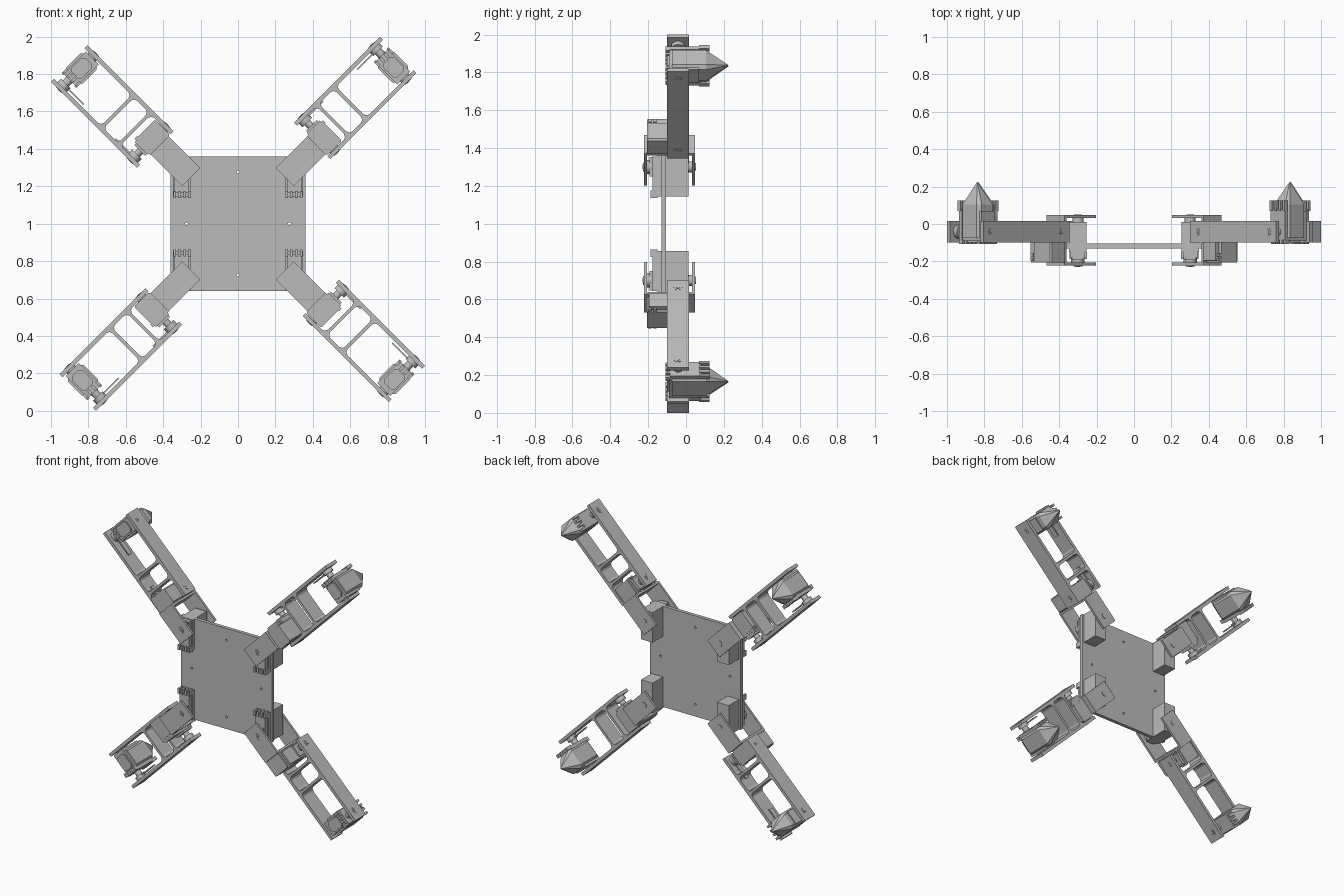
import bpy, bmesh, math
from mathutils import Matrix, Vector

if "Cube" in bpy.data.objects:
    bpy.data.objects.remove(bpy.data.objects["Cube"])

grey = bpy.data.materials.new("mid_grey")
grey.diffuse_color = (0.5, 0.5, 0.5, 1)
grey.use_nodes = True
grey.node_tree.nodes["Principled BSDF"].inputs["Base Color"].default_value = grey.diffuse_color


def finish(name, bm, mat):
    bmesh.ops.recalc_face_normals(bm, faces=bm.faces)
    bm.transform(mat)
    if mat.determinant() < 0:
        bmesh.ops.reverse_faces(bm, faces=bm.faces)
    me = bpy.data.meshes.new(name)
    bm.to_mesh(me)
    bm.free()
    me.materials.append(grey)
    ob = bpy.data.objects.new(name, me)
    bpy.context.collection.objects.link(ob)
    return ob


def prism(name, pts, w0, w1, mat, tip=None):
    """Extrude a polygon from w0 to w1, with an optional pointed end at w1."""
    bm = bmesh.new()
    a = [bm.verts.new((p[0], p[1], w0)) for p in pts]
    b = [bm.verts.new((p[0], p[1], w1)) for p in pts]
    n = len(pts)
    bm.faces.new(a)
    for i in range(n):
        j = (i + 1) % n
        bm.faces.new((a[i], a[j], b[j], b[i]))
    if tip:
        t = bm.verts.new(tip)
        for i in range(n):
            bm.faces.new((b[i], b[(i + 1) % n], t))
    else:
        bm.faces.new(b)
    return finish(name, bm, mat)


def box(name, u, v, w, mat):
    return prism(name, [(u[0], v[0]), (u[1], v[0]), (u[1], v[1]), (u[0], v[1])], w[0], w[1], mat)


def disc(name, start, end, r, mat, sides=20):
    """Cylinder between two points."""
    s, e = Vector(start), Vector(end)
    bm = bmesh.new()
    bmesh.ops.create_cone(bm, cap_ends=True, segments=sides, radius1=r, radius2=r, depth=(e - s).length)
    turn = (e - s).to_track_quat('Z', 'Y').to_matrix().to_4x4()
    ob = finish(name, bm, mat @ Matrix.Translation((s + e) / 2) @ turn)
    for p in ob.data.polygons:
        p.use_smooth = len(p.vertices) == 4
    return ob


def chamfered(u, v, c):
    (a, b), (d, e) = u, v
    return [(a + c, d), (b - c, d), (b, d + c), (b, e - c), (b - c, e), (a + c, e), (a, e - c), (a, d + c)]


# Body plate with four mounting holes
I = Matrix.Identity(4)
plate = box("body_plate", (-.36, .36), (-.13, -.105), (.64, 1.36), I)
for i in range(4):
    x, z = .275 * math.cos(i * math.pi / 2), 1 + .275 * math.sin(i * math.pi / 2)
    cut = disc("hole_cutter", (x, -.2, z), (x, 0, z), .008, I, 12)
    cut.hide_render = True
    cut.hide_viewport = True
    mod = plate.modifiers.new("hole", 'BOOLEAN')
    mod.object = cut
    mod.solver = 'EXACT'

# Hip servos, upright at each corner and mirrored in x and z
for sx in (-1, 1):
    for sz in (-1, 1):
        # local axes: x outward, y height away from centre, z forward
        M = Matrix(((sx, 0, 0, 0), (0, 0, -1, 0), (0, sz, 0, 1), (0, 0, 0, 1)))
        box("hip_servo_body", (.255, .347), (.145, .36), (-.012, .15), M)
        box("hip_servo_cap", (.262, .34), (.165, .355), (.15, .178), M)
        box("hip_servo_gearbox", (.272, .33), (.25, .352), (.178, .192), M)
        for x in (.259, .285, .313, .339):
            box("hip_servo_tab", (x - .007, x + .007), (.137, .175), (.15, .188), M)
        disc("hip_horn", (.3, .3, .185), (.3, .3, .207), .036, M)
        disc("hip_rear_pin", (.3, .3, -.035), (.3, .3, -.01), .03, M)

# Four legs, each turned a quarter round the body
FRONT = (-.016, .1)
for k in range(4):
    a = math.pi / 4 + k * math.pi / 2
    c, s = math.cos(a), math.sin(a)
    px, pz = math.copysign(.3, c), 1 + math.copysign(.3, s)
    # local axes: x along the leg, y across it, z toward the front
    M = Matrix(((c, -s, 0, px), (0, 0, -1, 0), (s, c, 0, pz), (0, 0, 0, 1)))

    # U-shaped hip bracket
    box("hip_bracket_front", (-.07, .17), (-.068, .068), (.207, .222), M)
    box("hip_bracket_back", (-.07, .17), (-.068, .068), (-.048, -.033), M)
    box("hip_bracket_bridge", (.155, .17), (-.068, .068), (-.033, .207), M)
    disc("hip_screw_ring", (0, 0, .222), (0, 0, .226), .024, M)
    disc("hip_screw", (0, 0, .226), (0, 0, .23), .012, M)
    disc("hip_screw_back", (0, 0, -.048), (0, 0, -.052), .02, M)

    # Knee servo
    prism("knee_servo_body", chamfered((.17, .283), (-.08, .055), .008), -.01, .205, M)
    box("knee_servo_cap", (.178, .275), (.055, .082), (-.002, .195), M)
    for w in (.002, .032, .165, .19):
        box("knee_servo_tab", (.165, .288), (.05, .07), (w - .008, w + .008), M)
    box("knee_servo_gearbox", (.185, .265), (.082, .095), (-.005, .09), M)
    disc("knee_axle", (.22, .09, .042), (.22, .125, .042), .02, M)
    disc("knee_horn", (.22, .12, .042), (.22, .15, .042), .036, M)
    disc("knee_rear_pin", (.22, -.085, .042), (.22, -.078, .042), .03, M)
    box("knee_horn_arm", (.2, .36), (.138, .149), (.028, .056), M)

    # Leg frame: side rails, cross bars and corner fillets
    box("leg_rail_left", (.17, .82), (.148, .17), FRONT, M)
    box("leg_rail_right", (.17, .82), (-.105, -.083), FRONT, M)
    for u in (.325, .455):
        box("leg_cross_bar", (u - .009, u + .009), (-.084, .149), FRONT, M)
        for su in (-1, 1):
            for v, sv in ((-.084, 1), (.149, -1)):
                e = u + su * .0085
                pts = [(e, v), (e + su * .025, v), (e + su * .008, v + sv * .008), (e, v + sv * .025)]
                prism("leg_fillet", pts, FRONT[0], FRONT[1], M)
    for u in (.22, .757):
        for v, d in ((.17, 1), (-.105, -1)):
            disc("rail_screw_ring", (u, v, .042), (u, v + d * .002, .042), .023, M)
            disc("rail_screw", (u, v, .042), (u, v + d * .004, .042), .012, M)

    # Foot servo, horn and pointed foot
    prism("foot", chamfered((.693, .815), (-.068, .078), .02), .075, -.105, M, (.757, .003, -.226))
    box("foot_servo_body", (.705, .803), (-.076, .07), (-.07, .09), M)
    prism("foot_servo_face", chamfered((.715, .795), (-.05, .055), .015), .09, .1, M)
    box("foot_servo_cap", (.7, .808), (.07, .092), (-.08, .085), M)
    for u in (.708, .741, .773, .804):
        box("foot_servo_tab", (u - .008, u + .008), (.06, .088), (.085, .108), M)
        box("foot_servo_back_tab", (u - .008, u + .008), (.075, .098), (-.125, -.07), M)
    disc("foot_axle", (.757, .09, .042), (.757, .128, .042), .022, M)
    disc("foot_horn", (.757, .122, .042), (.757, .15, .042), .036, M)
    disc("foot_rear_pin", (.757, -.085, .042), (.757, -.07, .042), .03, M)
    box("foot_horn_arm", (.61, .76), (.128, .136), (.025, .06), M)
